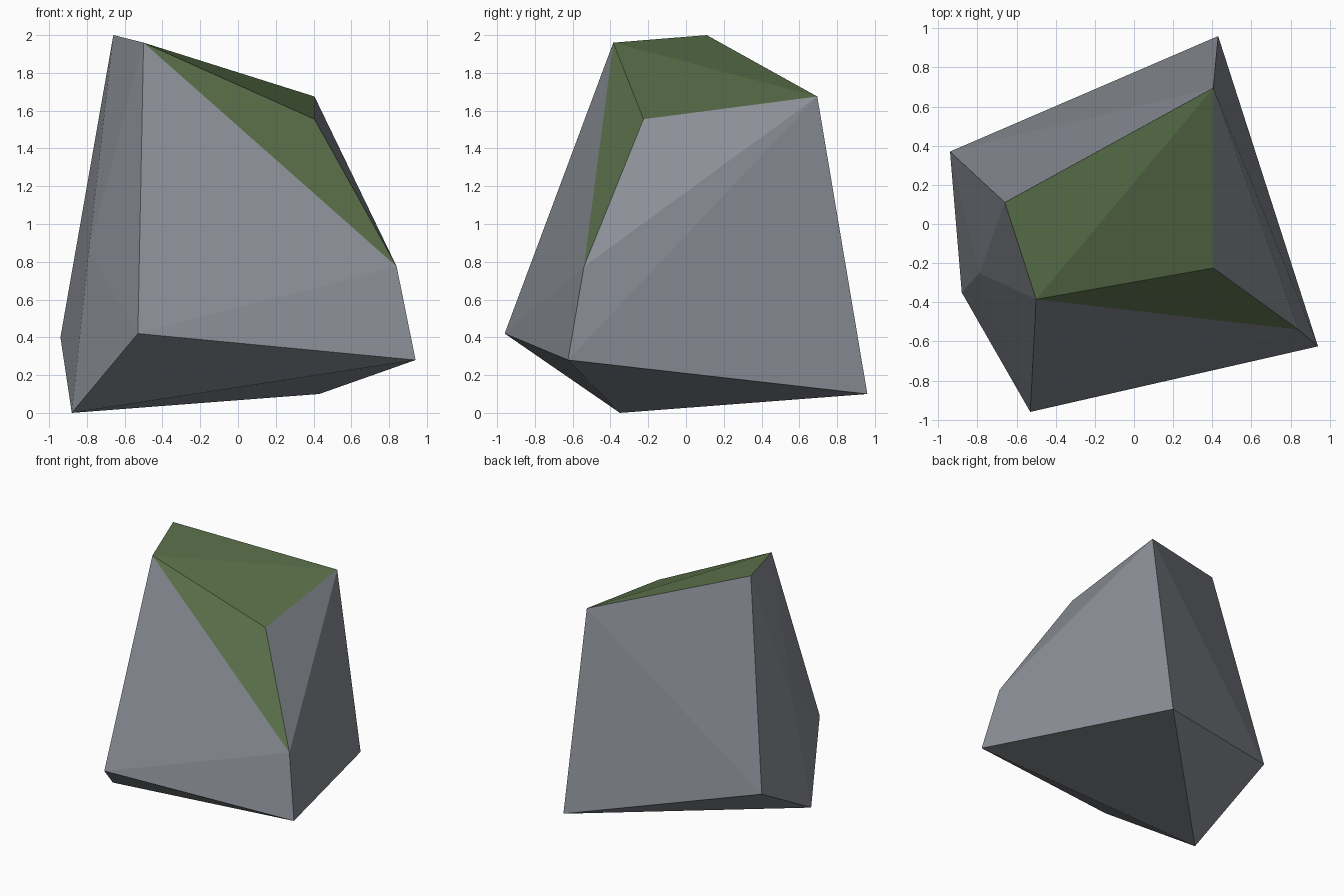
import bpy
import bmesh

if "Cube" in bpy.data.objects:
    bpy.data.objects.remove(bpy.data.objects["Cube"])


def material(name, color):
    m = bpy.data.materials.new(name)
    m.diffuse_color = (*color, 1.0)
    m.use_nodes = True
    m.node_tree.nodes["Principled BSDF"].inputs["Base Color"].default_value = m.diffuse_color
    return m


# Corner points of the faceted boulder
corners = [
    (-0.66, 0.11, 2.00), (-0.50, -0.385, 1.96),    # top ridge
    (0.405, 0.695, 1.675), (0.405, -0.225, 1.555),  # sloping top
    (0.84, -0.54, 0.775), (-0.79, -0.25, 0.86),    # right shoulder, left bulge
    (0.94, -0.625, 0.28), (-0.53, -0.96, 0.42),    # front base
    (0.43, 0.96, 0.10), (-0.94, 0.37, 0.40),       # back base
    (-0.88, -0.35, 0.00),                          # lowest point
]

# Boulder: convex skin around the corners
bm = bmesh.new()
for p in corners:
    bm.verts.new(p)
bmesh.ops.convex_hull(bm, input=bm.verts[:])
bmesh.ops.recalc_face_normals(bm, faces=bm.faces[:])
bm.normal_update()

# Moss covers the upward faces, except the one leaning to the right
for f in bm.faces:
    f.smooth = False
    f.material_index = int(f.normal.z > 0.45 and f.normal.x < 0.6)

mesh = bpy.data.meshes.new("boulder")
bm.to_mesh(mesh)
bm.free()
mesh.materials.append(material("stone grey", (0.258, 0.275, 0.308)))
mesh.materials.append(material("moss green", (0.105, 0.168, 0.070)))
boulder = bpy.data.objects.new("boulder", mesh)
bpy.context.collection.objects.link(boulder)
